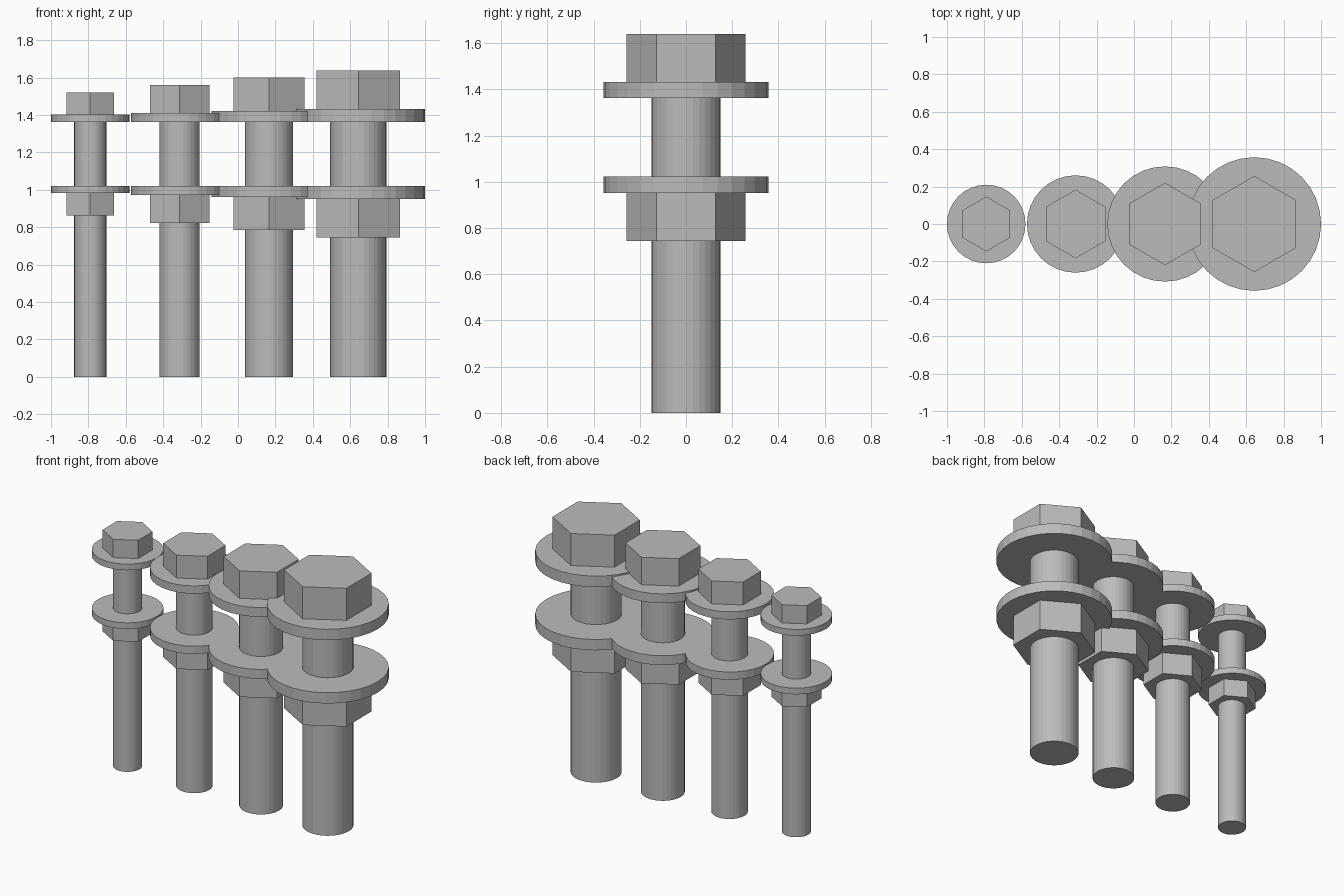
import bpy
import math

if "Cube" in bpy.data.objects:
    bpy.data.objects.remove(bpy.data.objects["Cube"])

steel = bpy.data.materials.new("grey_steel")
steel.diffuse_color = (0.5, 0.5, 0.5, 1)
steel.use_nodes = True
steel.node_tree.nodes["Principled BSDF"].inputs["Base Color"].default_value = steel.diffuse_color


def prism(name, x, radius, z0, z1, sides):
    # upright prism between two heights, first corner on the y axis
    bpy.ops.mesh.primitive_cylinder_add(
        vertices=sides, radius=radius, depth=z1 - z0,
        location=(x, 0, (z0 + z1) / 2))
    ob = bpy.context.object
    ob.name = name
    ob.data.materials.append(steel)
    return ob


UPPER = 1.362   # underside of the upper washers
LOWER = 1.022   # top of the lower washers

# four bolts, growing in nominal size from left to right
for i, (size, washer_r) in enumerate([(8, 0.21), (10, 0.26), (12, 0.308), (14, 0.357)]):
    x = -0.79 + i * 0.4777
    hex_r = 0.01835 * size
    thick = 0.005 * size
    height = 0.0148 * size
    n = i + 1
    prism(f"shank_{n}", x, 0.01072 * size, 0, UPPER + thick / 2, 32)
    # head with its washer
    prism(f"upper_washer_{n}", x, washer_r, UPPER, UPPER + thick, 32)
    prism(f"head_{n}", x, hex_r, UPPER + thick, UPPER + thick + height, 6)
    # nut with its washer
    prism(f"lower_washer_{n}", x, washer_r, LOWER - thick, LOWER, 32)
    prism(f"nut_{n}", x, hex_r, LOWER - thick - height, LOWER - thick, 6)
